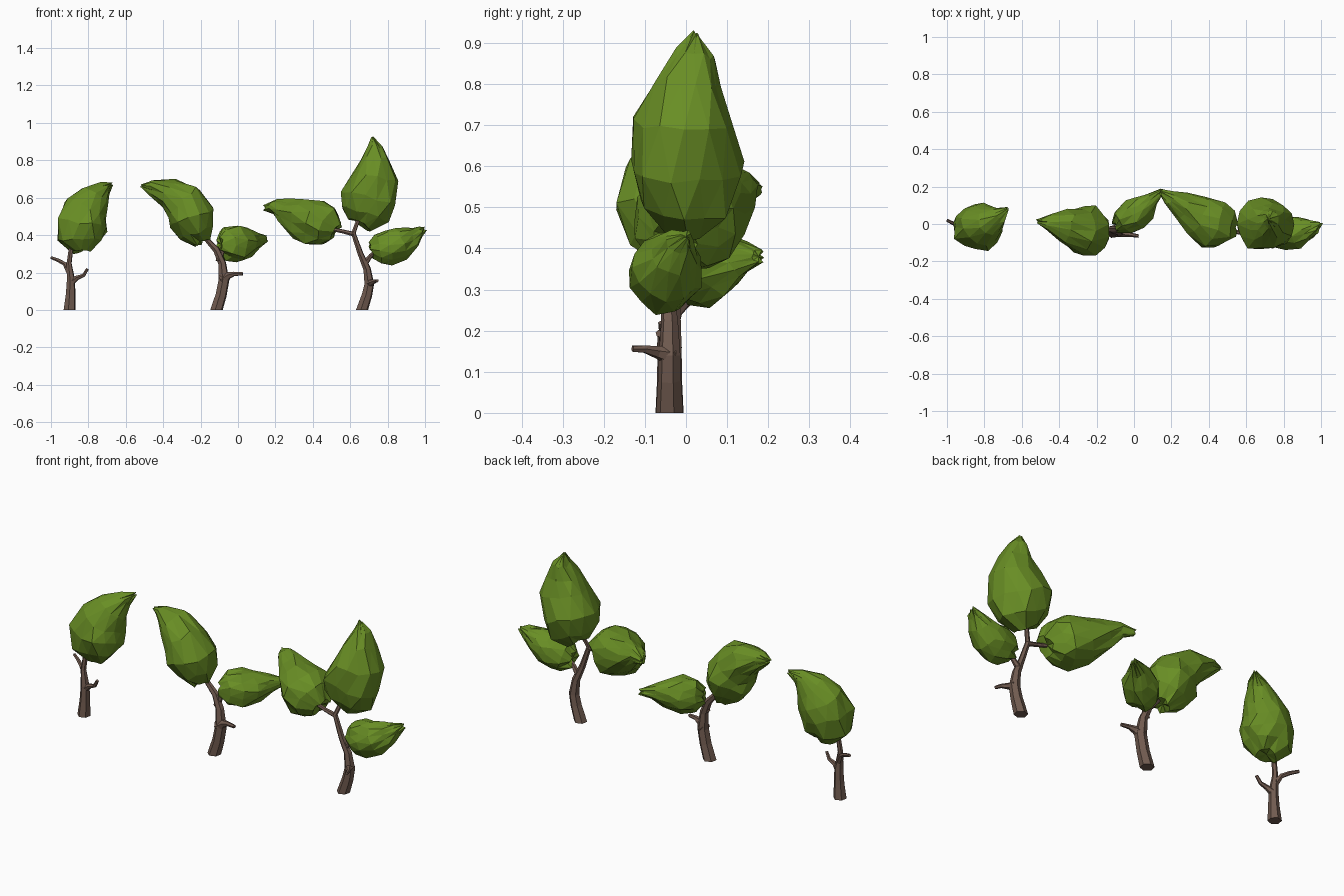
import bpy, bmesh, math, random
from mathutils import Vector

random.seed(7)


def material(name, rgb):
    m = bpy.data.materials.new(name)
    m.diffuse_color = (*rgb, 1)
    return m


GREEN = material("leaf green", (0.14, 0.27, 0.018))
BROWN = material("bark brown", (0.165, 0.105, 0.08))


def loft(name, rings, sides, mat, jitter=0.0, stagger=False, cap_pull=0.0, flat_start=False):
    """Skin elliptical rings (x, y, z, radius in the front plane, radius in depth)."""
    bm = bmesh.new()
    pts = [Vector(r[:3]) for r in rings]
    rows = []
    for i, r in enumerate(rings):
        t = (pts[min(i + 1, len(pts) - 1)] - pts[max(i - 1, 0)]).normalized()
        if flat_start and i == 0:
            t = Vector((0, 0, 1))
        u = t.cross(Vector((0, 1, 0)))
        if u.length < 0.25:
            u = t.cross(Vector((1, 0, 0)))
        u.normalize()
        v = t.cross(u).normalized()
        row = []
        for k in range(sides):
            a = 2 * math.pi * (k + (0.5 * (i % 2) if stagger else 0.3)) / sides
            s = 1 + random.uniform(-jitter, jitter)
            p = pts[i] + u * math.cos(a) * r[3] * s + v * math.sin(a) * r[-1] * s
            p += t * random.uniform(-1, 1) * jitter * 0.12
            row.append(bm.verts.new(p))
        rows.append(row)
    for i in range(len(rows) - 1):
        lo, hi = rows[i], rows[i + 1]
        for k in range(sides):
            n = (k + 1) % sides
            if not stagger:
                bm.faces.new((lo[k], lo[n], hi[n], hi[k]))
            elif i % 2 == 0:
                bm.faces.new((lo[k], lo[n], hi[k]))
                bm.faces.new((lo[n], hi[n], hi[k]))
            else:
                bm.faces.new((lo[k], hi[n], hi[k]))
                bm.faces.new((lo[k], lo[n], hi[n]))
    # close both ends, the foot of a crown is tucked in slightly
    foot = bm.verts.new(pts[0] + (pts[1] - pts[0]) * cap_pull)
    tip = bm.verts.new(pts[-1])
    for k in range(sides):
        n = (k + 1) % sides
        bm.faces.new((foot, rows[0][n], rows[0][k]))
        bm.faces.new((tip, rows[-1][k], rows[-1][n]))
    bmesh.ops.recalc_face_normals(bm, faces=bm.faces[:])
    me = bpy.data.meshes.new(name)
    bm.to_mesh(me)
    bm.free()
    me.materials.append(mat)
    ob = bpy.data.objects.new(name, me)
    bpy.context.collection.objects.link(ob)
    return ob


def crown(name, rings):
    loft(name, rings, 13, GREEN, jitter=0.1, stagger=True, cap_pull=0.25)


def limb(name, path, base=False):
    loft(name, path, 6, BROWN, flat_start=base)


# small tree on the left
limb("left_trunk", [(-.90, -.04, 0, .034), (-.895, -.04, .08, .027), (-.893, -.04, .16, .023),
                    (-.903, -.04, .25, .014), (-.89, -.035, .35, .012), (-.86, -.03, .40, .010)], True)
limb("left_branch_a", [(-.895, -.04, .19, .018), (-.925, -.02, .245, .012),
                       (-.96, 0, .265, .010), (-1.0, .02, .28, .008)])
limb("left_branch_b", [(-.89, -.04, .15, .02), (-.86, -.05, .172, .013),
                       (-.825, -.055, .185, .010), (-.805, -.06, .22, .008)])
crown("left_crown", [(-.83, -.02, .315, .055, .05), (-.84, -.02, .37, .12, .10),
                     (-.835, -.015, .455, .136, .128), (-.81, 0, .53, .122, .115),
                     (-.77, .02, .595, .082, .085), (-.72, .05, .645, .038, .045),
                     (-.68, .08, .67, .008, .01)])

# middle tree
limb("middle_trunk", [(-.115, -.04, 0, .035), (-.09, -.04, .08, .031), (-.075, -.04, .16, .03),
                      (-.085, -.035, .25, .022), (-.115, -.03, .32, .019),
                      (-.175, -.03, .385, .013), (-.21, -.03, .43, .011)], True)
limb("middle_stub", [(-.085, -.04, .16, .032), (-.05, -.05, .185, .02),
                     (-.02, -.057, .193, .012), (.025, -.065, .193, .009)])
limb("middle_branch", [(-.105, -.035, .26, .017), (-.085, -.025, .31, .013), (-.05, 0, .345, .010)])
crown("middle_large_crown", [(-.195, -.03, .36, .045, .045), (-.225, -.03, .415, .10, .10),
                             (-.25, -.035, .495, .125, .132), (-.29, -.035, .57, .112, .122),
                             (-.37, -.01, .622, .082, .088), (-.46, .01, .655, .04, .042),
                             (-.515, .015, .662, .008, .01)])
crown("middle_small_crown", [(-.10, -.015, .352, .04, .035), (-.06, .01, .352, .085, .072),
                             (0, .045, .356, .097, .088), (.05, .085, .366, .078, .07),
                             (.095, .13, .376, .045, .042), (.15, .176, .38, .016, .014)])

# tall tree on the right
limb("right_trunk", [(.663, -.04, 0, .034), (.69, -.04, .08, .029), (.702, -.04, .14, .027),
                     (.69, -.04, .22, .021), (.655, -.045, .30, .016), (.617, -.045, .41, .013),
                     (.635, -.03, .46, .011), (.65, -.02, .50, .010)], True)
limb("right_stub", [(.70, -.035, .14, .026), (.715, -.07, .148, .016),
                    (.735, -.10, .155, .010), (.745, -.13, .156, .008)])
limb("right_low_branch", [(.68, -.04, .25, .016), (.71, -.045, .29, .012), (.75, -.05, .32, .009)])
limb("right_side_branch", [(.62, -.045, .405, .013), (.56, -.045, .42, .011), (.48, -.03, .435, .009)])
crown("right_side_crown", [(.52, -.03, .42, .055, .055), (.48, -.02, .45, .112, .108),
                           (.42, 0, .465, .132, .132), (.34, .045, .487, .108, .11),
                           (.26, .095, .522, .075, .075), (.195, .14, .553, .04, .04),
                           (.145, .17, .545, .016, .016)])
crown("right_top_crown", [(.65, -.01, .46, .065, .06), (.675, -.005, .51, .13, .115),
                          (.695, 0, .60, .148, .146), (.73, -.005, .71, .122, .122),
                          (.735, .005, .80, .08, .08), (.735, .02, .87, .042, .05),
                          (.72, .025, .92, .006, .008)])
crown("right_low_crown", [(.71, -.05, .32, .045, .04), (.75, -.05, .325, .082, .076),
                          (.81, -.05, .335, .092, .09), (.87, -.048, .355, .086, .086),
                          (.925, -.03, .387, .058, .06), (.968, -.015, .415, .032, .035),
                          (.995, 0, .43, .012, .012)])
